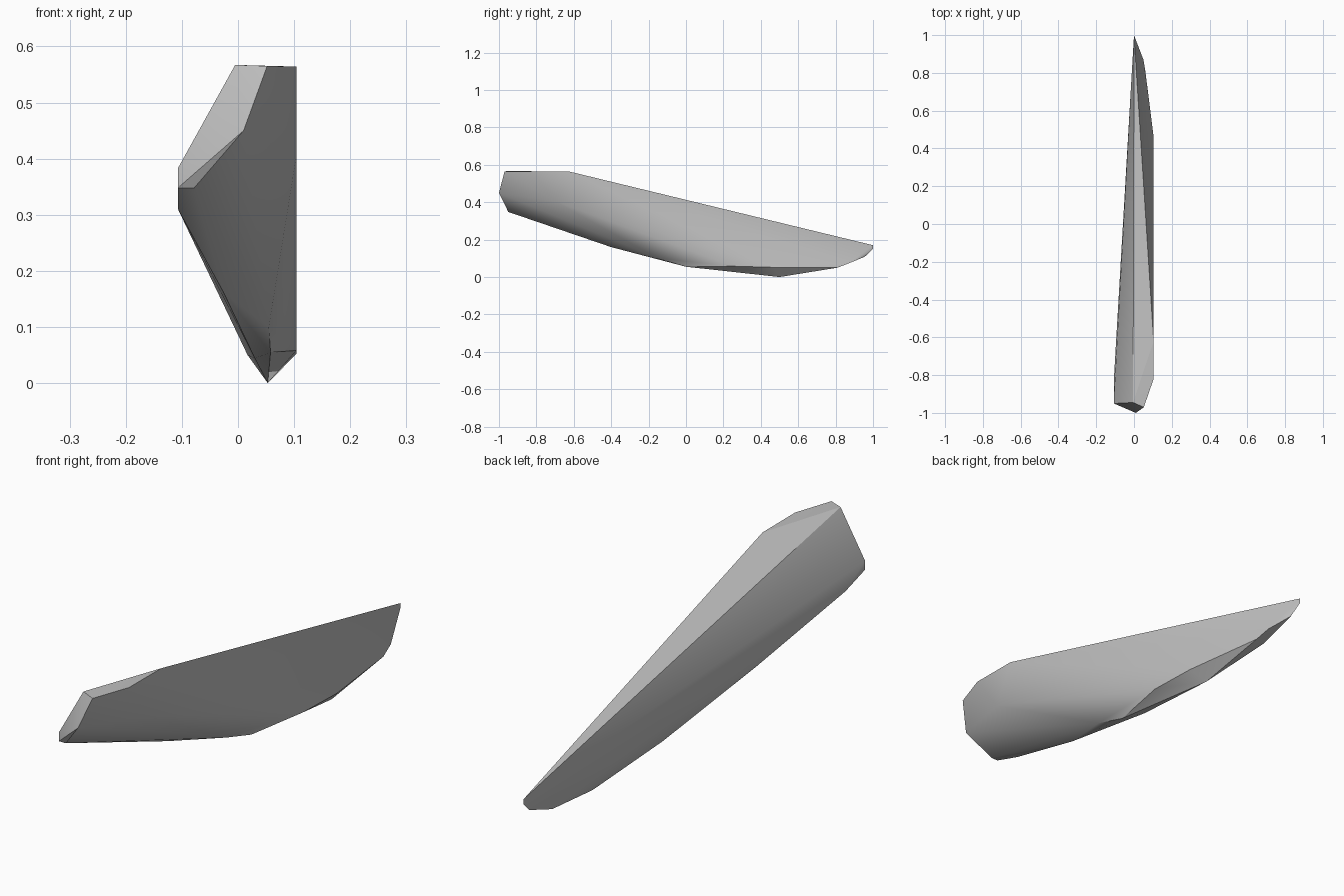
import bpy, bmesh, math

cube = bpy.data.objects.get("Cube")
if cube:
    bpy.data.objects.remove(cube, do_unlink=True)

# Single stone-grey material
grey = bpy.data.materials.new("stone grey")
grey.use_nodes = True
grey.diffuse_color = (0.52, 0.52, 0.52, 1)
grey.node_tree.nodes["Principled BSDF"].inputs["Base Color"].default_value = (0.52, 0.52, 0.52, 1)

# Corner points of the faceted shard, grouped by area
blunt_end = [(0.01, -1.0, 0.45), (-0.107, -0.95, 0.383), (-0.107, -0.95, 0.348),
             (-0.078, -0.95, 0.348), (-0.107, -0.83, 0.31)]
top_rim = [(-0.005, -0.945, 0.567), (0.052, -0.97, 0.565),
           (0.104, -0.82, 0.564), (0.104, -0.62, 0.563)]
flat_side = [(0.104, -0.7, 0.405), (0.104, -0.6, 0.38),
             (0.104, 0.25, 0.058), (0.104, 0.46, 0.052)]
underside = [(-0.025, -0.4, 0.16), (0.055, -0.15, 0.1), (0.058, 0.0, 0.055),
             (0.03, 0.1, 0.044), (0.053, 0.5, 0.0)]
pointed_end = [(0.017, 0.8, 0.05), (0.06, 0.81, 0.05), (0.05, 0.87, 0.073),
               (0.008, 0.955, 0.108), (0.0, 1.0, 0.15), (0.0, 1.0, 0.17)]

# Wrap the corners in one closed faceted skin
bm = bmesh.new()
for p in blunt_end + top_rim + flat_side + underside + pointed_end:
    bm.verts.new(p)
hull = bmesh.ops.convex_hull(bm, input=bm.verts[:])
loose = [v for v in bm.verts if not v.link_faces]
bmesh.ops.delete(bm, geom=loose, context='VERTS')
bmesh.ops.recalc_face_normals(bm, faces=bm.faces[:])

mesh = bpy.data.meshes.new("shard")
bm.to_mesh(mesh)
bm.free()
mesh.materials.append(grey)
shard = bpy.data.objects.new("shard", mesh)
bpy.context.collection.objects.link(shard)

# Soft shading across shallow facets, crisp main edges
bpy.ops.object.select_all(action='DESELECT')
shard.select_set(True)
bpy.context.view_layer.objects.active = shard
bpy.ops.object.shade_smooth_by_angle(angle=math.radians(30))
